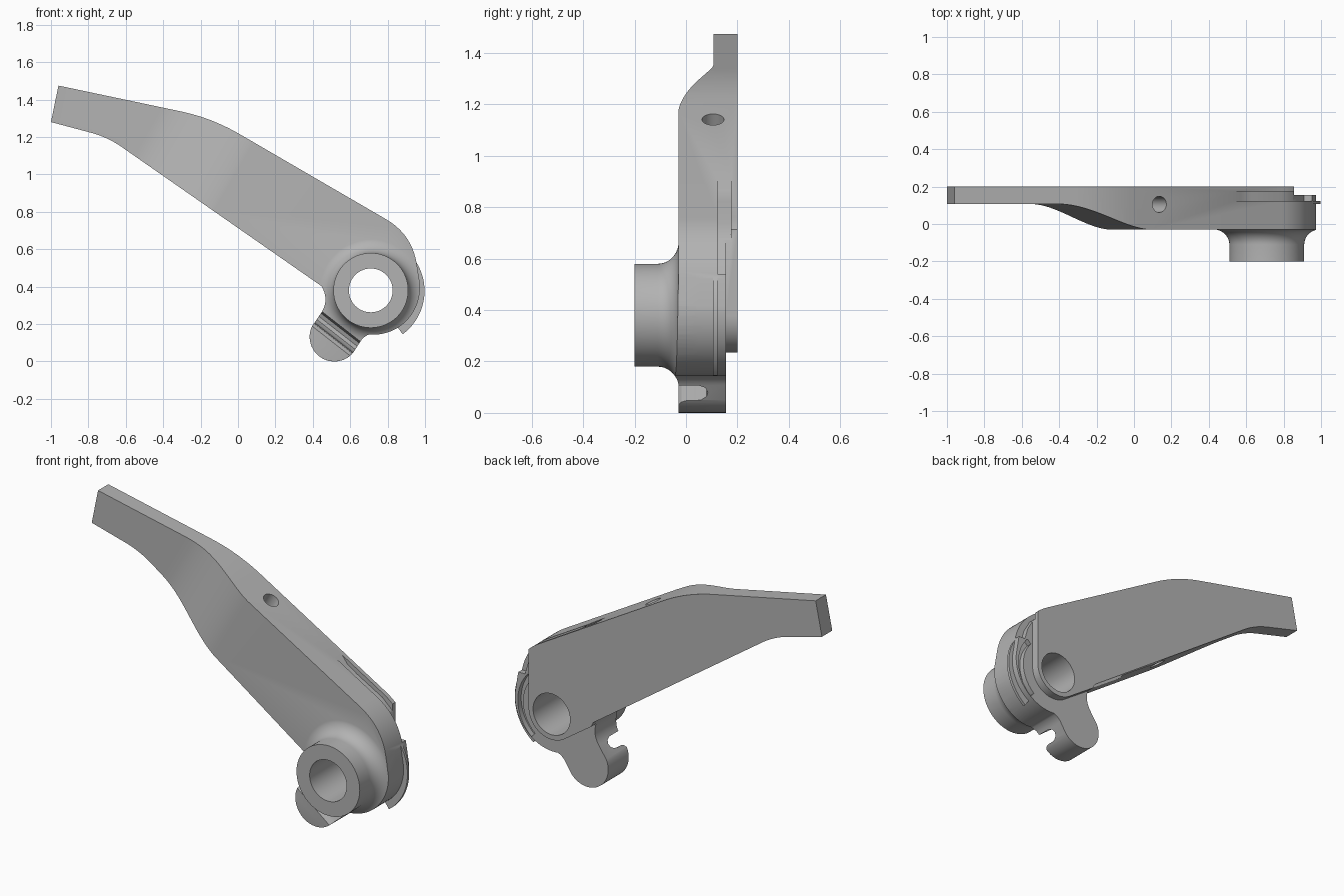
import bpy, bmesh
from math import sin, cos, pi, radians
from mathutils import Vector

cube = bpy.data.objects.get("Cube")
if cube:
    bpy.data.objects.remove(cube, do_unlink=True)

X, Y, Z = Vector((1, 0, 0)), Vector((0, 1, 0)), Vector((0, 0, 1))
HUB = (0.71, 0.38)

metal = bpy.data.materials.new("plain grey metal")
metal.use_nodes = True
metal.diffuse_color = (0.45, 0.45, 0.45, 1)
metal.node_tree.nodes["Principled BSDF"].inputs["Base Color"].default_value = (0.45, 0.45, 0.45, 1)


def finish(name, bm):
    bmesh.ops.recalc_face_normals(bm, faces=bm.faces)
    mesh = bpy.data.meshes.new(name)
    bm.to_mesh(mesh)
    bm.free()
    mesh.materials.append(metal)
    obj = bpy.data.objects.new(name, mesh)
    bpy.context.collection.objects.link(obj)
    return obj


def prism(name, pts, lo, hi, u=X, v=Z, w=Y, origin=Vector(), soften=None):
    """Extrude a 2D outline (axes u, v) along w from lo to hi."""
    bm = bmesh.new()
    rings = [[bm.verts.new(origin + u * a + v * b + w * d) for a, b in pts] for d in (lo, hi)]
    for ring in rings:
        bm.faces.new(ring)
    n = len(pts)
    for i in range(n):
        j = (i + 1) % n
        bm.faces.new((rings[0][i], rings[0][j], rings[1][j], rings[1][i]))
    bmesh.ops.recalc_face_normals(bm, faces=bm.faces)
    if soften:
        edges = [e for e in bm.edges if all(abs(p.co.y - lo) < 1e-5 and soften(p.co) for p in e.verts)]
        bmesh.ops.bevel(bm, geom=edges, offset=0.025, segments=4, profile=0.5,
                        affect='EDGES', clamp_overlap=True)
    return finish(name, bm)


def lathe(name, profile, steps=96):
    """Revolve (radius, y) pairs about the hub axis."""
    bm = bmesh.new()
    rings = [[bm.verts.new((HUB[0] + r * cos(2 * pi * i / steps), y, HUB[1] + r * sin(2 * pi * i / steps)))
              for i in range(steps)] for r, y in profile]
    bm.faces.new(rings[0])
    bm.faces.new(rings[-1])
    for a, b in zip(rings, rings[1:]):
        for i in range(steps):
            j = (i + 1) % steps
            bm.faces.new((a[i], a[j], b[j], b[i]))
    return finish(name, bm)


def arc(c, r0, r1, a0, a1, n=24):
    out = []
    for i in range(n + 1):
        t = i / n
        a, r = radians(a0 + (a1 - a0) * t), r0 + (r1 - r0) * t
        out.append((c[0] + r * cos(a), c[1] + r * sin(a)))
    return out


def bend(x, z, trim, before, after, n=10):
    """Rounded corner at (x, z) between the neighbouring points."""
    c = Vector((x, z))
    p = c + (Vector(before) - c).normalized() * trim
    q = c + (Vector(after) - c).normalized() * trim
    return [tuple(p * (1 - t) ** 2 + c * 2 * t * (1 - t) + q * t * t) for t in (i / n for i in range(n + 1))]


def combine(target, other, operation):
    mod = target.modifiers.new("cut", 'BOOLEAN')
    mod.operation, mod.solver, mod.object = operation, 'EXACT', other
    other.hide_render = True
    bpy.context.view_layer.objects.active = target
    bpy.ops.object.modifier_apply(modifier=mod.name)
    bpy.data.objects.remove(other, do_unlink=True)


# Outline of arm, hub and foot
knee, shoulder, heel, neck = (-0.14, 1.302), (0.93, 0.68), (-0.70, 1.20), (0.49, 0.33)
tip, armpit, side = (-1, 1.28), (0.43, 0.43), (0.972, 0.42)
outline = [tip, (-0.96, 1.475)]
outline += bend(*knee, 0.17, (-0.96, 1.475), shoulder)
outline += bend(*shoulder, 0.16, knee, side)
outline += arc(HUB, 0.265, 0.235, 8, -92)
outline += bend(0.67, 0.13, 0.025, (0.70, 0.145), (0.61, 0.04), 5)
outline += arc((0.515, 0.132), 0.132, 0.132, -38, -205)
outline += bend(*neck, 0.085, (0.40, 0.19), armpit)
outline += bend(*heel, 0.09, armpit, tip)

lever = prism("lever_arm", outline, -0.03, 0.2, soften=lambda p: p.z < 0.13 and p.x < 0.66)

# Front face sweeps back towards the thin grip end
along, across = Vector((0.866, 0, -0.5)), Vector((0.5, 0, 0.866))
sweep = [(-2.2, -0.3), (-2.2, 0.107)]
for i in range(25):
    t = i / 24
    sweep.append((-1.03 + 0.54 * t, 0.107 - 0.138 * t * t * (3 - 2 * t)))
sweep.append((-0.485, -0.3))
combine(lever, prism("sweep_cutter", sweep, -1, 3, along, Y, across), 'DIFFERENCE')

# Boss with flared root, trimmed to the outline
flare = [(0.2, -0.2), (0.2, -0.11)]
flare += [(0.2 + 0.085 * (1 - cos(a)), -0.11 + 0.081 * sin(a)) for a in (pi / 2 * i / 10 for i in range(1, 11))]
flare.append((0.285, 0.05))
boss = lathe("boss", flare)
combine(boss, prism("boss_trim", outline, -0.4, 0.4), 'INTERSECT')
combine(lever, boss, 'UNION')

# Step on the back around the hub
step = [(1.3, 1.1), (0.855, 1.1)] + arc(HUB, 0.145, 0.145, 0, -124)
step += [(0.41, 0.41), (0.2, 0.41), (0.2, -0.3), (1.3, -0.3)]
combine(lever, prism("step_cutter", step, 0.155, 0.4), 'DIFFERENCE')

# Cross groove that leaves a hooked lip on the foot
out, cross = Vector((-0.615, 0, -0.789)), Vector((0.789, 0, -0.615))
groove = [(0.25, -0.3), (0.25, 0.05), (0.26, 0.075), (0.28, 0.085), (0.30, 0.08),
          (0.315, 0.06), (0.32, 0.035), (0.32, 0.0), (0.327, -0.018), (0.345, -0.031), (0.345, -0.3)]
combine(lever, prism("groove_cutter", groove, -0.24, 0.24, out, Y, cross,
                     Vector((HUB[0], 0, HUB[1]))), 'DIFFERENCE')

# Cable channel: slot in the top edge, then a curved track on the back
slot = [(0.52, 0.93), (0.57, 0.865), (0.63, 0.825), (0.79, 0.735), (0.85, 0.68),
        (0.89, 0.61), (0.91, 0.54), (1.1, 0.54), (0.95, 0.95)]
combine(lever, prism("slot_cutter", slot, 0.122, 0.175), 'DIFFERENCE')
track = arc(HUB, 0.245, 0.245, 42, -50) + arc(HUB, 0.212, 0.212, -50, 42)
combine(lever, prism("track_cutter", track, 0.125, 0.3), 'DIFFERENCE')

# Thin rim beside the channel
rim = arc(HUB, 0.286, 0.29, 32, -54) + arc(HUB, 0.2, 0.2, -54, 32)
combine(lever, prism("rim", rim, 0.106, 0.122), 'UNION')

# Pivot bore and the small cross hole through the arm
combine(lever, lathe("bore_cutter", [(0.117, -0.5), (0.117, 0.5)]), 'DIFFERENCE')
pin = arc((0, 0), 0.043, 0.043, 0, 350, 35)
combine(lever, prism("pin_cutter", pin, -0.8, 0.3, along, Y, across, Vector((0.135, 0.105, 1.14))), 'DIFFERENCE')

# Smooth the curved surfaces, keep edges crisp
bpy.ops.object.select_all(action='DESELECT')
lever.select_set(True)
bpy.context.view_layer.objects.active = lever
bpy.ops.object.shade_smooth_by_angle(angle=radians(30))
